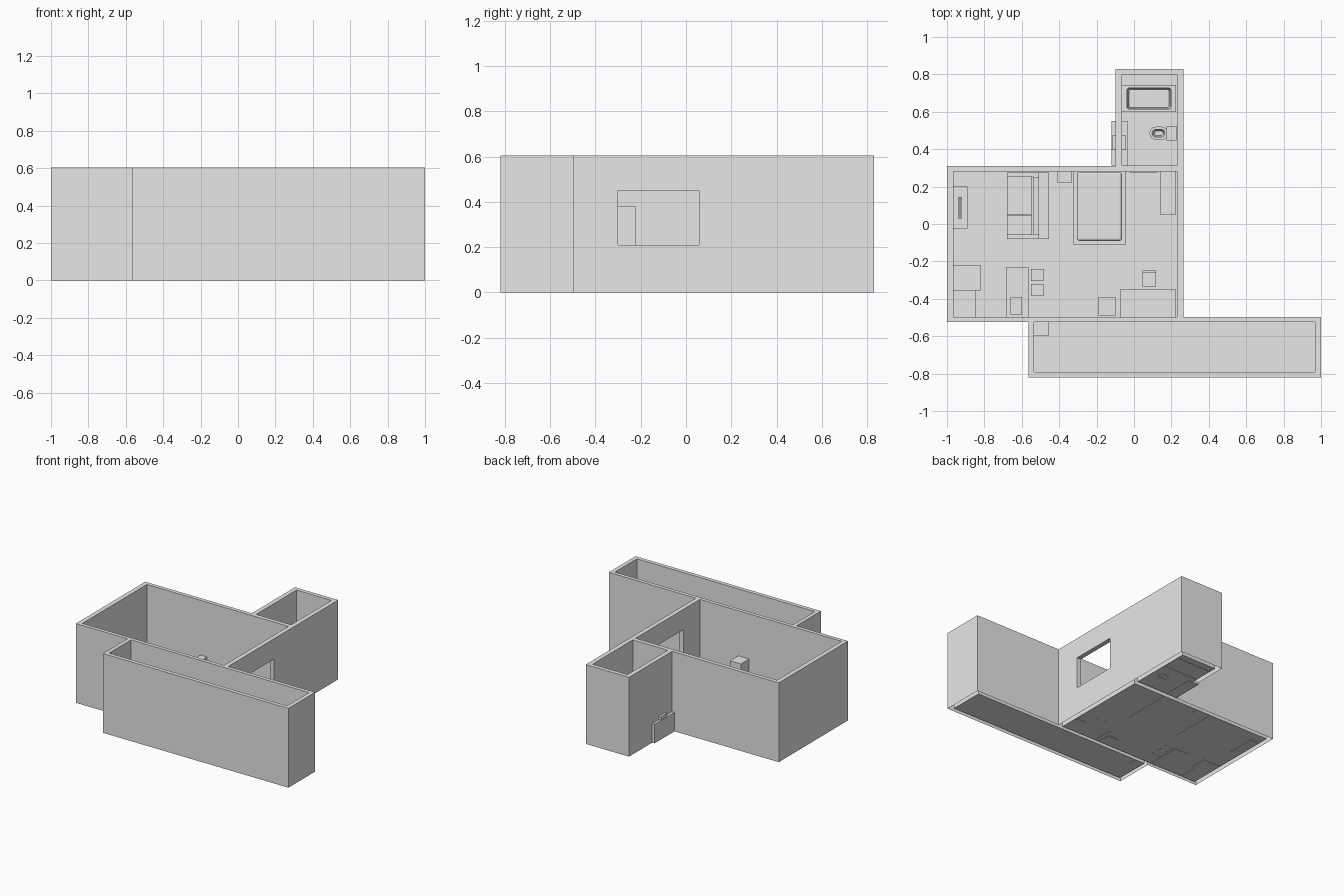
import bpy, bmesh, math

cube = bpy.data.objects.get("Cube")
if cube:
    bpy.data.objects.remove(cube, do_unlink=True)

grey = bpy.data.materials.new("plain_grey")
grey.use_nodes = True
grey.diffuse_color = (0.8, 0.8, 0.8, 1)
grey.node_tree.nodes["Principled BSDF"].inputs["Base Color"].default_value = (0.8, 0.8, 0.8, 1)

H = 0.605                       # wall height
WIN = (-0.3, 0.057, 0.21, 0.45)  # window y range, z range


def finish(name, bm):
    bmesh.ops.recalc_face_normals(bm, faces=bm.faces)
    me = bpy.data.meshes.new(name)
    bm.to_mesh(me)
    bm.free()
    me.materials.append(grey)
    ob = bpy.data.objects.new(name, me)
    bpy.context.collection.objects.link(ob)
    return ob


def add_box(bm, x0, x1, y0, y1, z0, z1):
    vs = bmesh.ops.create_cube(bm, size=1)["verts"]
    for v in vs:
        v.co.x = x0 if v.co.x < 0 else x1
        v.co.y = y0 if v.co.y < 0 else y1
        v.co.z = z0 if v.co.z < 0 else z1


def boxes(name, *parts):
    bm = bmesh.new()
    for p in parts:
        add_box(bm, *p)
    return finish(name, bm)


def rect(x0, x1, y0, y1):
    return [(x0, y0), (x1, y0), (x1, y1), (x0, y1)]


# Walls: one outline around three rooms, open underneath
outline = [(-1, -0.525), (-0.565, -0.525), (-0.565, -0.82), (1, -0.82), (1, -0.497),
           (0.265, -0.497), (0.265, 0.83), (-0.1, 0.83), (-0.1, 0.31), (-1, 0.31)]
main_room = rect(-0.965, 0.23, -0.497, 0.28)
bathroom = rect(-0.065, 0.23, 0.312, 0.798)
balcony = rect(-0.535, 0.968, -0.79, -0.525)
rooms = [main_room, bathroom, balcony]

bm = bmesh.new()
top_edges = []


def quad(*pts):
    bm.faces.new([bm.verts.new(p) for p in pts])


def window_panel(x, ya, yb):
    y0, y1, z0, z1 = WIN
    for a, b, c, d in ((ya, y0, 0, H), (y1, yb, 0, H), (y0, y1, 0, z0), (y0, y1, z1, H)):
        quad((x, a, c), (x, b, c), (x, b, d), (x, a, d))


for loop in [outline] + rooms:
    top = [bm.verts.new((x, y, H)) for x, y in loop]
    for i, v in enumerate(top):
        w = top[(i + 1) % len(top)]
        top_edges.append(bm.edges.new((v, w)))
        windowed = (loop in (outline, main_room) and v.co.x == w.co.x
                    and 0.2 < v.co.x < 0.3)
        if windowed:
            window_panel(v.co.x, min(v.co.y, w.co.y), max(v.co.y, w.co.y))
        else:
            quad((v.co.x, v.co.y, 0), (w.co.x, w.co.y, 0), w.co, v.co)
bmesh.ops.triangle_fill(bm, edges=top_edges, use_beauty=True)
# Window reveals
y0, y1, z0, z1 = WIN
ring = [(y0, z0), (y1, z0), (y1, z1), (y0, z1)]
for i, (a, c) in enumerate(ring):
    b, d = ring[(i + 1) % 4]
    quad((0.23, a, c), (0.265, a, c), (0.265, b, d), (0.23, b, d))
bmesh.ops.remove_doubles(bm, verts=bm.verts, dist=0.0005)
finish("walls", bm)

# Floors
bm = bmesh.new()
for r in rooms:
    quad(*[(x, y, 0.002) for x, y in r])
finish("floors", bm)

# Sofa facing the media stand
boxes("sofa", (-0.68, -0.51, -0.08, 0.275, 0, 0.07),
      (-0.51, -0.455, -0.08, 0.275, 0, 0.19),
      (-0.68, -0.51, -0.08, -0.055, 0.07, 0.115),
      (-0.68, -0.51, 0.25, 0.275, 0.07, 0.115),
      (-0.68, -0.545, -0.055, 0.047, 0.07, 0.09),
      (-0.68, -0.545, 0.05, 0.25, 0.07, 0.09),
      (-0.54, -0.51, -0.055, 0.25, 0.07, 0.17))
boxes("media_stand", (-0.965, -0.89, -0.025, 0.2, 0, 0.09))
boxes("television", (-0.94, -0.92, 0.03, 0.145, 0.09, 0.1),
      (-0.935, -0.926, 0.03, 0.145, 0.1, 0.19))

# Bed and bedside furniture
boxes("bed_frame", (-0.325, -0.042, -0.11, 0.28, 0, 0.06))
mattress = boxes("mattress", (-0.305, -0.065, -0.09, 0.278, 0.06, 0.11))
bev = mattress.modifiers.new("soft_edge", "BEVEL")
bev.width, bev.segments = 0.012, 3
boxes("nightstand", (-0.41, -0.335, 0.22, 0.28, 0, 0.1))
boxes("bathroom_door", (-0.02, 0.12, 0.273, 0.28, 0, 0.4))
boxes("dresser", (0.14, 0.225, 0.05, 0.28, 0, 0.18))

# Kitchen side
boxes("wardrobe", (-0.965, -0.82, -0.355, -0.22, 0, 0.38))
boxes("kitchen_counter", (-0.965, -0.845, -0.497, -0.355, 0, 0.17),
      (-0.86, -0.85, -0.39, -0.355, 0, 0.17))
boxes("dining_table", (-0.685, -0.565, -0.497, -0.23, 0, 0.15),
      (-0.66, -0.6, -0.485, -0.39, 0.15, 0.19))
for i, y in enumerate((-0.385, -0.305)):
    legs = [(lx, lx + 0.01, ly, ly + 0.01, 0, 0.09)
            for lx in (-0.55, -0.495) for ly in (y, y + 0.055)]
    boxes("stool_%d" % i, (-0.55, -0.485, y, y + 0.065, 0.09, 0.1), *legs)
boxes("fridge", (-0.19, -0.098, -0.49, -0.39, 0, 0.265))

# Desk and chair
boxes("desk", (-0.075, 0.225, -0.497, -0.35, 0.13, 0.145),
      (-0.075, -0.062, -0.497, -0.35, 0, 0.13),
      (0.15, 0.225, -0.497, -0.35, 0, 0.13))
boxes("chair", (0.045, 0.118, -0.335, -0.25, 0.08, 0.09),
      (0.045, 0.118, -0.258, -0.248, 0.09, 0.18),
      *[(x, x + 0.009, y, y + 0.009, 0, 0.08)
        for x in (0.045, 0.109) for y in (-0.335, -0.259)])
boxes("balcony_cabinet", (-0.535, -0.455, -0.595, -0.525, 0, 0.25))


def rounded_loop(bm, x0, x1, y0, y1, r, z, n=6):
    pts = []
    for k, (cx, cy) in enumerate(rect(x0 + r, x1 - r, y0 + r, y1 - r)):
        for i in range(n + 1):
            a = math.pi * (1 + k / 2 + i / n / 2)
            pts.append(bm.verts.new((cx + r * math.cos(a), cy + r * math.sin(a), z)))
    return pts


def bridge(bm, a, b):
    for i in range(len(a)):
        j = (i + 1) % len(a)
        bm.faces.new((a[i], a[j], b[j], b[i]))


def basin(name, levels, cap=True):
    bm = bmesh.new()
    loops = [rounded_loop(bm, *lv) for lv in levels]
    for a, b in zip(loops, loops[1:]):
        bridge(bm, a, b)
    if cap:
        bm.faces.new(loops[-1])
    ob = finish(name, bm)
    ob.data.shade_smooth()
    bpy.context.view_layer.objects.active = ob
    ob.select_set(True)
    bpy.ops.object.shade_smooth_by_angle()
    ob.select_set(False)


# Bathroom fixtures: each level is x range, y range, corner radius, height
basin("bathtub", [(-0.065, 0.225, 0.6, 0.742, 0.002, 0), (-0.065, 0.225, 0.6, 0.742, 0.002, 0.12),
                  (-0.038, 0.198, 0.615, 0.727, 0.012, 0.12), (-0.028, 0.188, 0.622, 0.72, 0.015, 0.03)])
basin("toilet_bowl", [(0.1, 0.18, 0.462, 0.508, 0.022, 0), (0.083, 0.18, 0.45, 0.52, 0.034, 0.08),
                      (0.083, 0.18, 0.45, 0.52, 0.034, 0.088), (0.097, 0.165, 0.464, 0.506, 0.02, 0.088),
                      (0.11, 0.155, 0.472, 0.498, 0.012, 0.05)])
boxes("toilet_tank", (0.175, 0.228, 0.447, 0.523, 0.05, 0.15))
boxes("washstand", (-0.12, -0.033, 0.312, 0.552, 0, 0.145),
      (-0.118, -0.042, 0.395, 0.472, 0.145, 0.17))
